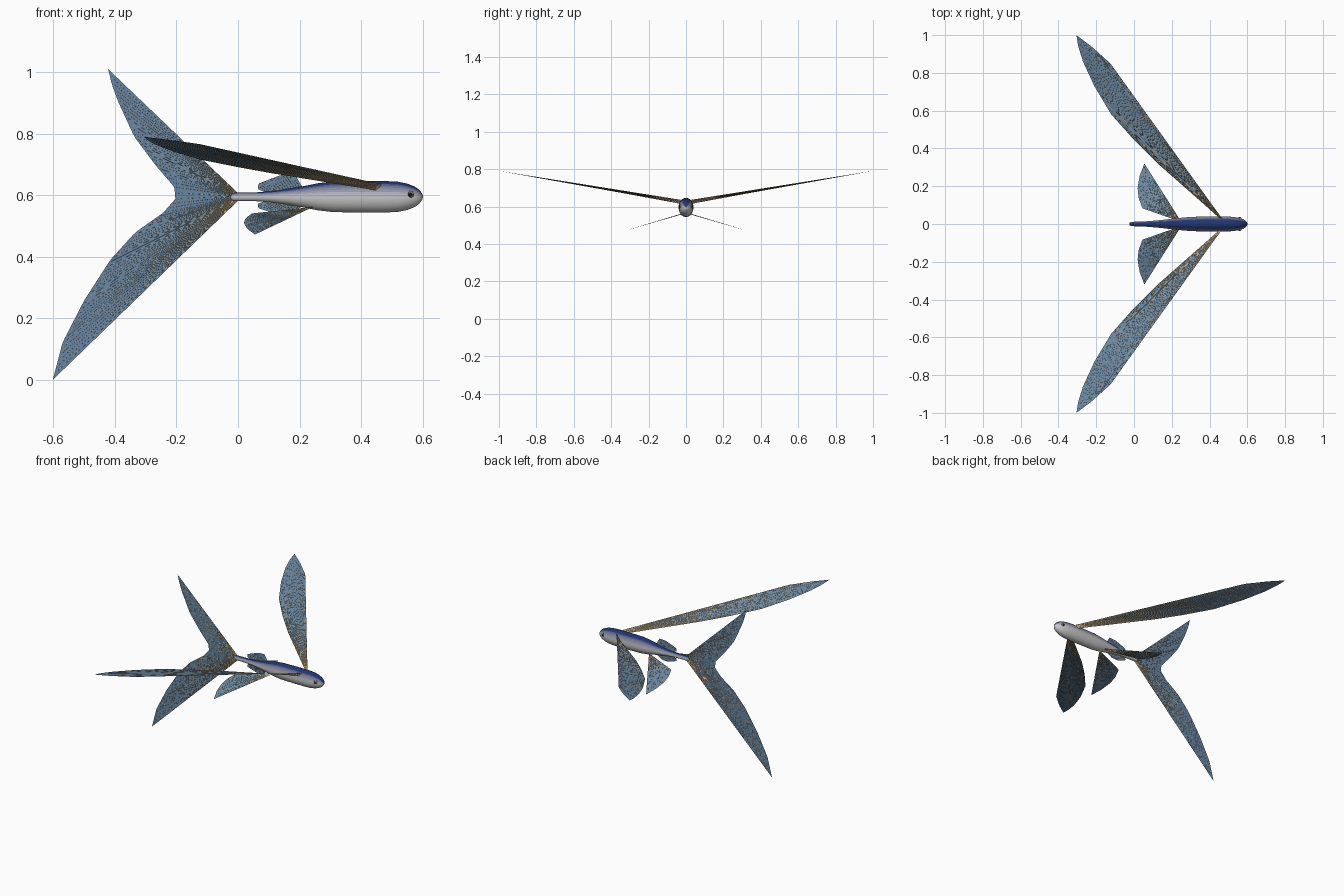
import bpy, bmesh
from math import sin, cos, pi
from mathutils import Vector

if "Cube" in bpy.data.objects:
    bpy.data.objects.remove(bpy.data.objects["Cube"])


def mat(name, rgb):
    m = bpy.data.materials.new(name)
    m.diffuse_color = (*rgb, 1)
    m.use_nodes = True
    m.node_tree.nodes["Principled BSDF"].inputs["Base Color"].default_value = m.diffuse_color
    return m


MEMBRANE = mat("fin_membrane", (0.14, 0.24, 0.36))
RAY = mat("fin_ray", (0.55, 0.42, 0.25))
IRIS = mat("iris", (0.22, 0.2, 0.12))
PUPIL = mat("pupil", (0.01, 0.01, 0.012))
BACK, BELLY = Vector((0.015, 0.035, 0.17)), Vector((0.66, 0.67, 0.68))
BANDS = 10
SKIN = [mat(f"skin_{i}", BELLY.lerp(BACK, i / (BANDS - 1))) for i in range(BANDS)]


def finish(name, bm, mats):
    me = bpy.data.meshes.new(name)
    bm.normal_update()
    bm.to_mesh(me)
    bm.free()
    for m in mats:
        me.materials.append(m)
    ob = bpy.data.objects.new(name, me)
    bpy.context.collection.objects.link(ob)
    return ob


def resample(pts, n):
    """n + 1 evenly spaced points along a polyline"""
    pts = [Vector(p) for p in pts]
    lens = [(b - a).length for a, b in zip(pts, pts[1:])]
    total, out = sum(lens), []
    for i in range(n + 1):
        d, k = total * i / n, 0
        while k < len(lens) - 1 and d > lens[k]:
            d -= lens[k]
            k += 1
        out.append(pts[k].lerp(pts[k + 1], min(1, d / lens[k])))
    return out


def fin(name, roots, outline, n, r=0.0008):
    """fan-shaped membrane from a short root line to an outline, with thin rays"""
    tips = resample(outline, n)
    base = resample(roots, n)
    bm = bmesh.new()
    tv = [bm.verts.new(p) for p in tips]
    bv = [bm.verts.new(p) for p in base]
    for i in range(n):
        bm.faces.new((bv[i], tv[i], tv[i + 1], bv[i + 1]))
    finish(name + "_membrane", bm, [MEMBRANE])
    cu = bpy.data.curves.new(name + "_rays", "CURVE")
    cu.dimensions = "3D"
    cu.bevel_depth = r
    cu.bevel_resolution = 0
    for b, t in zip(base[1:-1], tips[1:-1]):
        sp = cu.splines.new("POLY")
        sp.points.add(1)
        sp.points[0].co = (*b, 1)
        sp.points[1].co = (*b.lerp(t, 0.98), 1)
        sp.points[1].radius = 0.5
    cu.materials.append(RAY)
    bpy.context.collection.objects.link(bpy.data.objects.new(name + "_rays", cu))


# Body: x, half width, half height
CZ = 0.595
profile = [(-0.022, 0.008, 0.009), (-0.015, 0.011, 0.013), (0.0, 0.012, 0.0145),
           (0.06, 0.014, 0.0145), (0.11, 0.018, 0.018), (0.16, 0.023, 0.025),
           (0.21, 0.029, 0.034), (0.26, 0.034, 0.044), (0.31, 0.038, 0.05),
           (0.4, 0.04, 0.051), (0.48, 0.04, 0.051), (0.52, 0.038, 0.049),
           (0.55, 0.034, 0.043), (0.575, 0.027, 0.033), (0.59, 0.019, 0.022),
           (0.598, 0.01, 0.011)]
SEG = 40
bm = bmesh.new()
rings = [[bm.verts.new((x, w * cos(2 * pi * i / SEG), CZ + h * sin(2 * pi * i / SEG)))
          for i in range(SEG)] for x, w, h in profile]
ends = [bm.verts.new((-0.025, 0, CZ)), bm.verts.new((0.602, 0, CZ))]


def skin_index(i):
    s = sin(2 * pi * (i + 0.5) / SEG)
    t = min(1, max(0, (s + 0.1) / 0.95))
    return round(t * (BANDS - 1))


for i in range(SEG):
    j = (i + 1) % SEG
    faces = [bm.faces.new((a[i], b[i], b[j], a[j])) for a, b in zip(rings, rings[1:])]
    faces.append(bm.faces.new((ends[0], rings[0][i], rings[0][j])))
    faces.append(bm.faces.new((rings[-1][i], ends[1], rings[-1][j])))
    for f in faces:
        f.material_index = skin_index(i)
        f.smooth = True
bmesh.ops.recalc_face_normals(bm, faces=bm.faces)
finish("body", bm, SKIN)

for s, side in ((1, "left"), (-1, "right")):
    # Eyes
    for part, y, r, m in (("eye", 0.022, 0.013, IRIS), ("pupil", 0.029, 0.008, PUPIL)):
        bpy.ops.mesh.primitive_uv_sphere_add(segments=24, ring_count=12, radius=r,
                                             location=(0.56, s * y, 0.602))
        ob = bpy.context.object
        ob.name = f"{part}_{side}"
        ob.data.materials.append(m)
        bpy.ops.object.shade_smooth()

    # Pectoral wings: (x, y, trailing fraction), rising outwards
    wing = [(-0.125, 0.85, 0), (-0.225, 0.94, 0.3), (-0.305, 1.0, 0.6), (-0.295, 0.94, 0.8),
            (-0.27, 0.86, 1), (-0.21, 0.73, 1), (-0.12, 0.58, 1), (0.0, 0.445, 1), (0.12, 0.325, 1)]
    lift = [(x, s * y, 0.632 - 0.02 * t + (0.158 + 0.02 * t) * y) for x, y, t in wing]
    fin(f"pectoral_fin_{side}", [(0.465, s * 0.03, 0.636), (0.455, s * 0.03, 0.615)], lift, 36)

    # Pelvic fins, drooping outwards
    pelvic = [(0.055, 0.32), (0.03, 0.255), (0.019, 0.19), (0.024, 0.14), (0.045, 0.083)]
    fin(f"pelvic_fin_{side}", [(0.242, s * 0.025, 0.561), (0.23, s * 0.018, 0.56)],
        [(x, s * y, 0.565 - 0.29 * y) for x, y in pelvic], 18)

# Forked tail fin, lower lobe longer
tail = [(-0.422, 1.01), (-0.41, 0.96), (-0.39, 0.905), (-0.337, 0.79), (-0.266, 0.695),
        (-0.208, 0.628), (-0.202, 0.59), (-0.243, 0.543), (-0.334, 0.479), (-0.415, 0.39),
        (-0.5, 0.258), (-0.57, 0.122), (-0.602, 0.0)]
fin("tail_fin", [(0.0, 0, 0.607), (0.0, 0, 0.582)], [(x, 0, z) for x, z in tail], 60, 0.0006)

# Dorsal and anal fins
fin("dorsal_fin", [(0.21, 0, 0.625), (0.09, 0, 0.608)],
    [(0.185, 0, 0.668), (0.14, 0, 0.666), (0.065, 0, 0.637), (0.065, 0, 0.62)], 14, 0.0006)
fin("anal_fin", [(0.21, 0, 0.565), (0.09, 0, 0.582)],
    [(0.17, 0, 0.54), (0.13, 0, 0.537), (0.065, 0, 0.558), (0.065, 0, 0.572)], 14, 0.0006)
